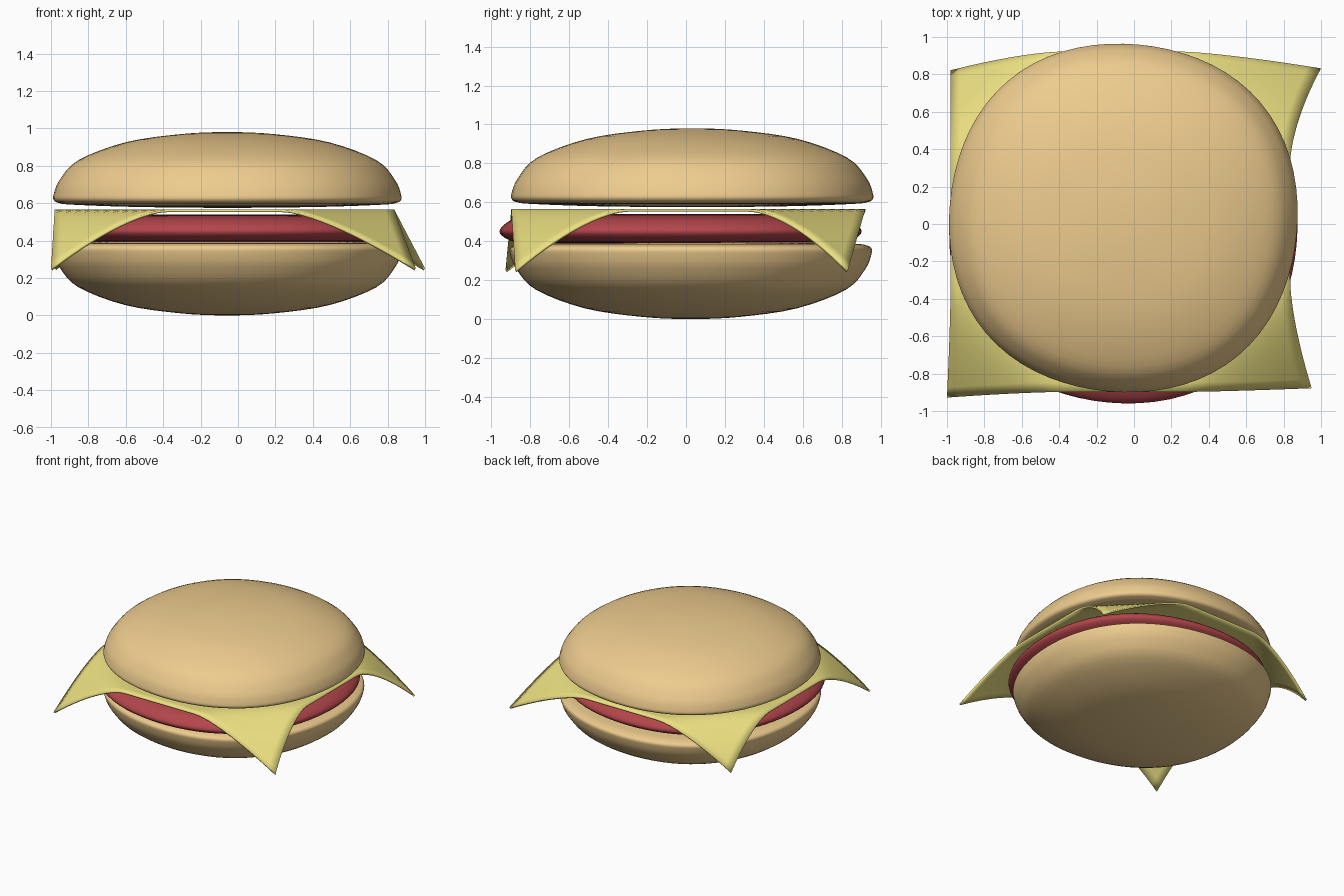
import bpy, bmesh
from math import sin, cos, pi
from mathutils import Vector

if "Cube" in bpy.data.objects:
    bpy.data.objects.remove(bpy.data.objects["Cube"])


def material(name, rgb):
    m = bpy.data.materials.new(name)
    m.diffuse_color = (*rgb, 1)
    m.use_nodes = True
    m.node_tree.nodes["Principled BSDF"].inputs["Base Color"].default_value = m.diffuse_color
    return m


def finish(bm, name, mat):
    bmesh.ops.recalc_face_normals(bm, faces=bm.faces)
    me = bpy.data.meshes.new(name)
    bm.to_mesh(me)
    bm.free()
    for p in me.polygons:
        p.use_smooth = True
    me.materials.append(mat)
    ob = bpy.data.objects.new(name, me)
    bpy.context.collection.objects.link(ob)
    return ob


def smooth_profile(pts, steps=4):
    """Catmull-Rom curve through the (radius, height) points."""
    p = [Vector(q) for q in pts]
    p = [Vector((-p[1].x, p[1].y))] + p + [Vector((-p[-2].x, p[-2].y))]
    out = []
    for i in range(1, len(p) - 2):
        a, b, c, d = p[i - 1:i + 3]
        for k in range(steps):
            t = k / steps
            out.append(0.5 * (2 * b + (c - a) * t + (2 * a - 5 * b + 4 * c - d) * t * t
                              + (3 * b - a - 3 * c + d) * t ** 3))
    return out + [p[-2]]


def round_part(name, profile, centre, mat, n=72):
    """Slightly squared disc swept from a profile that starts and ends on the axis."""
    bm = bmesh.new()
    prof = smooth_profile(profile)
    cx, cy = centre
    top = bm.verts.new((cx, cy, prof[0].y))
    bottom = bm.verts.new((cx, cy, prof[-1].y))
    rings = []
    for q in prof[1:-1]:
        ring = []
        for i in range(n):
            a = 2 * pi * i / n
            r = q.x * (1 + 0.03 * sin(2 * (a + 0.1)) ** 2)
            ring.append(bm.verts.new((cx + r * cos(a), cy + r * sin(a), q.y)))
        rings.append(ring)
    for i in range(n):
        j = (i + 1) % n
        bm.faces.new((top, rings[0][i], rings[0][j]))
        bm.faces.new((bottom, rings[-1][j], rings[-1][i]))
        for r0, r1 in zip(rings, rings[1:]):
            bm.faces.new((r0[i], r1[i], r1[j], r0[j]))
    return finish(bm, name, mat)


bread = material("bread", (0.85, 0.60, 0.27))
meat = material("meat", (0.45, 0.06, 0.07))
cheese = material("cheese", (0.83, 0.74, 0.22))

# Buns: the lower one is the upper one turned over
bun = [(0, .98), (.25, .969), (.545, .925), (.795, .83), (.895, .725), (.928, .645),
       (.926, .615), (.9, .601), (.83, .592), (.5, .58), (0, .575)]
round_part("top_bun", bun, (-.057, .032), bread)
round_part("bottom_bun", [(r, .98 - z) for r, z in bun], (-.057, .025), bread)

# Patty
patty = [(0, .54), (.6, .538), (.8, .526), (.885, .5), (.93, .45), (.885, .408),
         (.8, .394), (.5, .388), (0, .386)]
round_part("patty", patty, (-.057, -.028), meat)

# Cheese slice: flat square whose corners fold down and shift sideways
corners = {(-1, -1): (-.02, -.03), (1, -1): (.115, .02),
           (1, 1): (.165, -.09), (-1, 1): (0, -.1)}
N = 36
bm = bmesh.new()
grid = []
for j in range(N + 1):
    row = []
    for i in range(N + 1):
        u, v = 2 * i / N - 1, 2 * j / N - 1
        s = max(0, (abs(u) + abs(v) - 1.35) / .65) ** 1.5
        dx, dy = corners[(1 if u > 0 else -1, 1 if v > 0 else -1)]
        row.append(bm.verts.new((-.0725 + .9075 * u + dx * s, .012 + .91 * v + dy * s,
                                 .566 - .315 * s)))
    grid.append(row)
for r0, r1 in zip(grid, grid[1:]):
    for i in range(N):
        bm.faces.new((r0[i], r0[i + 1], r1[i + 1], r1[i]))
slice_ob = finish(bm, "cheese_slice", cheese)
solid = slice_ob.modifiers.new("thickness", 'SOLIDIFY')
solid.thickness = 0.014
solid.offset = -1 if slice_ob.data.polygons[N * N // 2].normal.z > 0 else 1
bpy.context.view_layer.objects.active = slice_ob
slice_ob.select_set(True)
bpy.ops.object.shade_smooth_by_angle()
